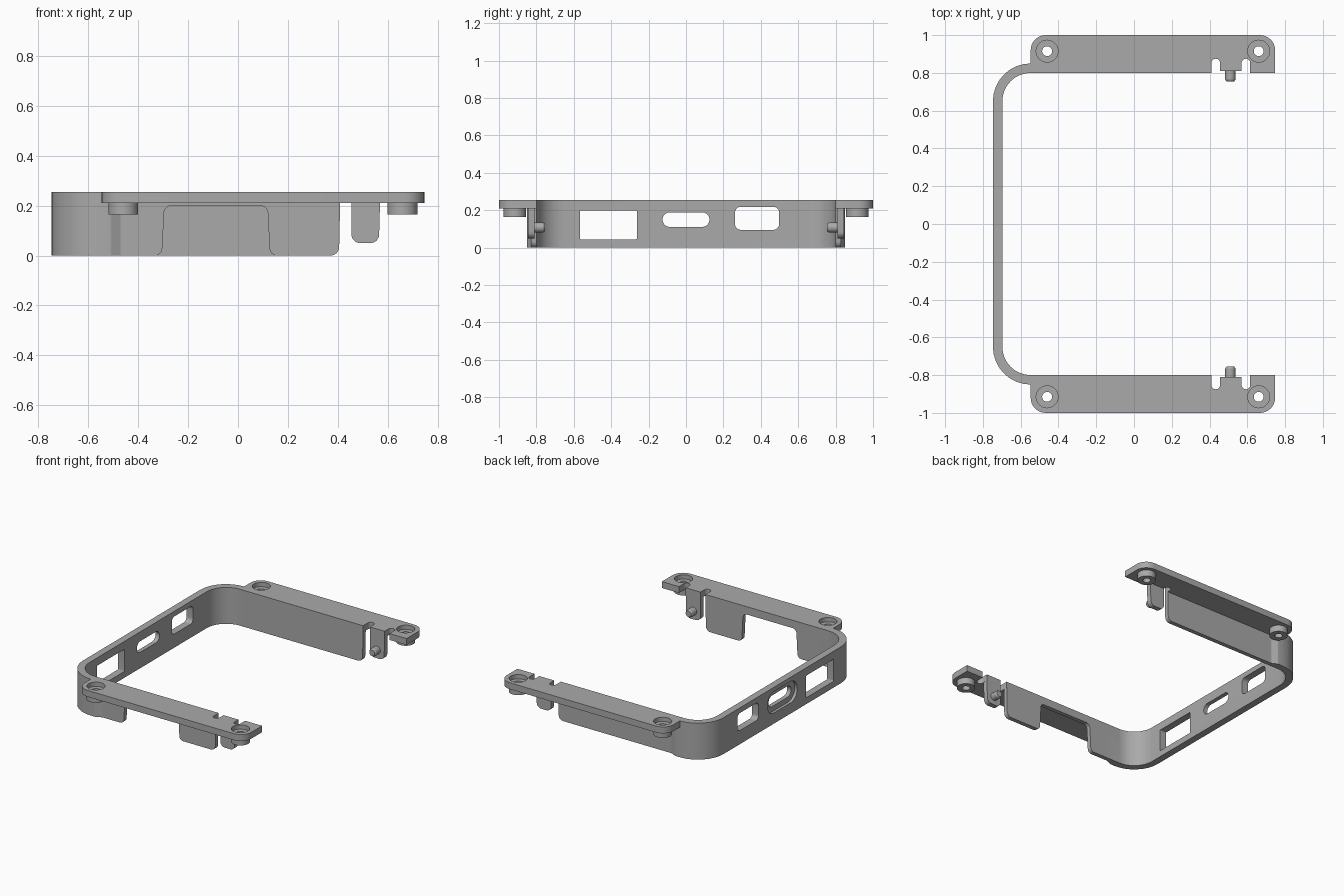
import bpy, bmesh
from math import pi, tan
from mathutils import Vector, Matrix

if "Cube" in bpy.data.objects:
    bpy.data.objects.remove(bpy.data.objects["Cube"], do_unlink=True)

TOP, UNDER = 0.255, 0.21      # flange top and underside
INNER = 0.80                  # inner face of the side walls

grey = bpy.data.materials.new("plain grey")
grey.use_nodes = True
grey.diffuse_color = (0.40, 0.40, 0.40, 1)
grey.node_tree.nodes["Principled BSDF"].inputs["Base Color"].default_value = (0.40, 0.40, 0.40, 1)


def rounded(corners, steps=8):
    """Outline from (u, v, radius) corners, each filleted by its radius."""
    out = []
    for i, (u, v, r) in enumerate(corners):
        p = Vector((u, v))
        if r == 0:
            out.append(p)
            continue
        a = (Vector(corners[i - 1][:2]) - p).normalized()
        b = (Vector(corners[(i + 1) % len(corners)][:2]) - p).normalized()
        half = a.angle(b) / 2
        start, end = p + a * r / tan(half), p + b * r / tan(half)
        mid = p + (a + b).normalized() * (r ** 2 + (r / tan(half)) ** 2) ** 0.5
        turn = (start - mid).angle_signed(end - mid)
        for k in range(steps + 1):
            out.append(mid + Matrix.Rotation(-turn * k / steps, 2) @ (start - mid))
    return out


def prism(name, corners, plane, low, high):
    """Extrude a filleted outline between two heights along the third axis."""
    place = {"xy": lambda u, v, w: (u, v, w),
             "xz": lambda u, v, w: (u, w, v),
             "yz": lambda u, v, w: (w, u, v)}[plane]
    bm = bmesh.new()
    face = bm.faces.new([bm.verts.new(place(p.x, p.y, low)) for p in rounded(corners)])
    grown = bmesh.ops.extrude_face_region(bm, geom=[face])["geom"]
    moved = [g for g in grown if isinstance(g, bmesh.types.BMVert)]
    bmesh.ops.translate(bm, vec=place(0, 0, high - low), verts=moved)
    return finish(name, bm)


def rod(name, centre, radius, length, tip=None, along_y=0):
    """Cylinder or cone centred on a point, along z or along y."""
    bm = bmesh.new()
    turn = Matrix.Rotation(along_y * pi / 2, 4, "X")
    bmesh.ops.create_cone(bm, cap_ends=True, segments=40, radius1=radius,
                          radius2=tip or radius, depth=length,
                          matrix=Matrix.Translation(centre) @ turn)
    return finish(name, bm)


def finish(name, bm):
    bmesh.ops.recalc_face_normals(bm, faces=bm.faces)
    mesh = bpy.data.meshes.new(name)
    bm.to_mesh(mesh)
    bm.free()
    mesh.materials.append(grey)
    ob = bpy.data.objects.new(name, mesh)
    bpy.context.collection.objects.link(ob)
    return ob


def combine(target, other, how):
    mod = target.modifiers.new(how, "BOOLEAN")
    mod.operation, mod.solver, mod.object = how, "EXACT", other
    bpy.context.view_layer.objects.active = target
    bpy.ops.object.modifier_apply(modifier=mod.name)
    bpy.data.objects.remove(other, do_unlink=True)


def slot(name, y, z, width, height, radius, low=-0.9, high=-0.6):
    w, h = width / 2, height / 2
    box = [(y - w, z - h, radius), (y + w, z - h, radius),
           (y + w, z + h, radius), (y - w, z + h, radius)]
    return prism(name, box, "yz", low, high)


# Curved end band, thinning where it meets the side walls
half_outer = [(-0.44, 0.83, 0), (-0.47, 0.83, 0.02), (-0.51, 0.85, 0.02), (-0.747, 0.85, 0.2)]
half_inner = [(-0.697, INNER, 0.15), (-0.44, INNER, 0)]
flip = lambda pts: [(u, -v, r) for u, v, r in reversed(pts)]
frame = prism("mounting_frame", half_outer + flip(half_outer) + flip(half_inner) + half_inner,
              "xy", 0, TOP)

# Side wall outlines: the front one has a wide opening below
wall_end = [(0.405, 0, 0.035), (0.41, 0.23, 0), (-0.45, 0.23, 0), (-0.45, 0, 0)]
opening = [(-0.305, 0, 0.03), (-0.295, 0.2, 0.03), (0.118, 0.2, 0.03), (0.128, 0, 0.03)]

# Flange outline with two relief notches beside the clip
flange = [(-0.547, INNER, 0), (0.41, INNER, 0), (0.41, 0.875, 0.022), (0.455, 0.875, 0.022),
          (0.455, 0.81, 0), (0.57, 0.81, 0), (0.57, 0.875, 0.022), (0.615, 0.875, 0.022),
          (0.615, INNER, 0), (0.747, INNER, 0), (0.747, 1, 0.08), (-0.547, 1, 0.08)]
clip = [(0.455, 0.05, 0.035), (0.565, 0.05, 0.035), (0.57, 0.23, 0), (0.455, 0.23, 0)]

for side in (-1, 1):
    wall = wall_end if side > 0 else opening + wall_end
    parts = [
        prism("flange", [(u, v * side, r) for u, v, r in flange], "xy", UNDER, TOP),
        prism("side_wall", wall, "xz", side * INNER, side * 0.83),
        prism("clip_tab", clip, "xz", side * 0.81, side * 0.845),
        rod("clip_pin", (0.51, side * 0.795, 0.108), 0.027, 0.06, along_y=1),
        rod("clip_pin_tip", (0.51, side * 0.76, 0.108), 0.027, 0.01, tip=0.021, along_y=side),
    ]
    for x in (-0.46, 0.66):
        parts.append(rod("screw_boss", (x, side * 0.915, 0.195), 0.06, 0.06))
    for part in parts:
        combine(frame, part, "UNION")
    # Counterbored screw holes
    for x in (-0.46, 0.66):
        combine(frame, rod("screw_hole", (x, side * 0.915, 0.2), 0.026, 0.2), "DIFFERENCE")
        combine(frame, rod("counterbore", (x, side * 0.915, 0.27), 0.058, 0.09), "DIFFERENCE")

# Port openings through the end band
for cutter in (slot("wide_port", -0.415, 0.122, 0.305, 0.155, 0.006),
               slot("slim_port", 0, 0.15, 0.25, 0.078, 0.038),
               slot("slim_port_recess", 0, 0.15, 0.33, 0.15, 0.074, high=-0.727),
               slot("rounded_port", 0.38, 0.157, 0.235, 0.123, 0.03)):
    combine(frame, cutter, "DIFFERENCE")

# Smooth curved surfaces, keep machined edges sharp
bpy.ops.object.select_all(action="DESELECT")
frame.select_set(True)
bpy.context.view_layer.objects.active = frame
bpy.ops.object.shade_smooth_by_angle(angle=pi / 6)
